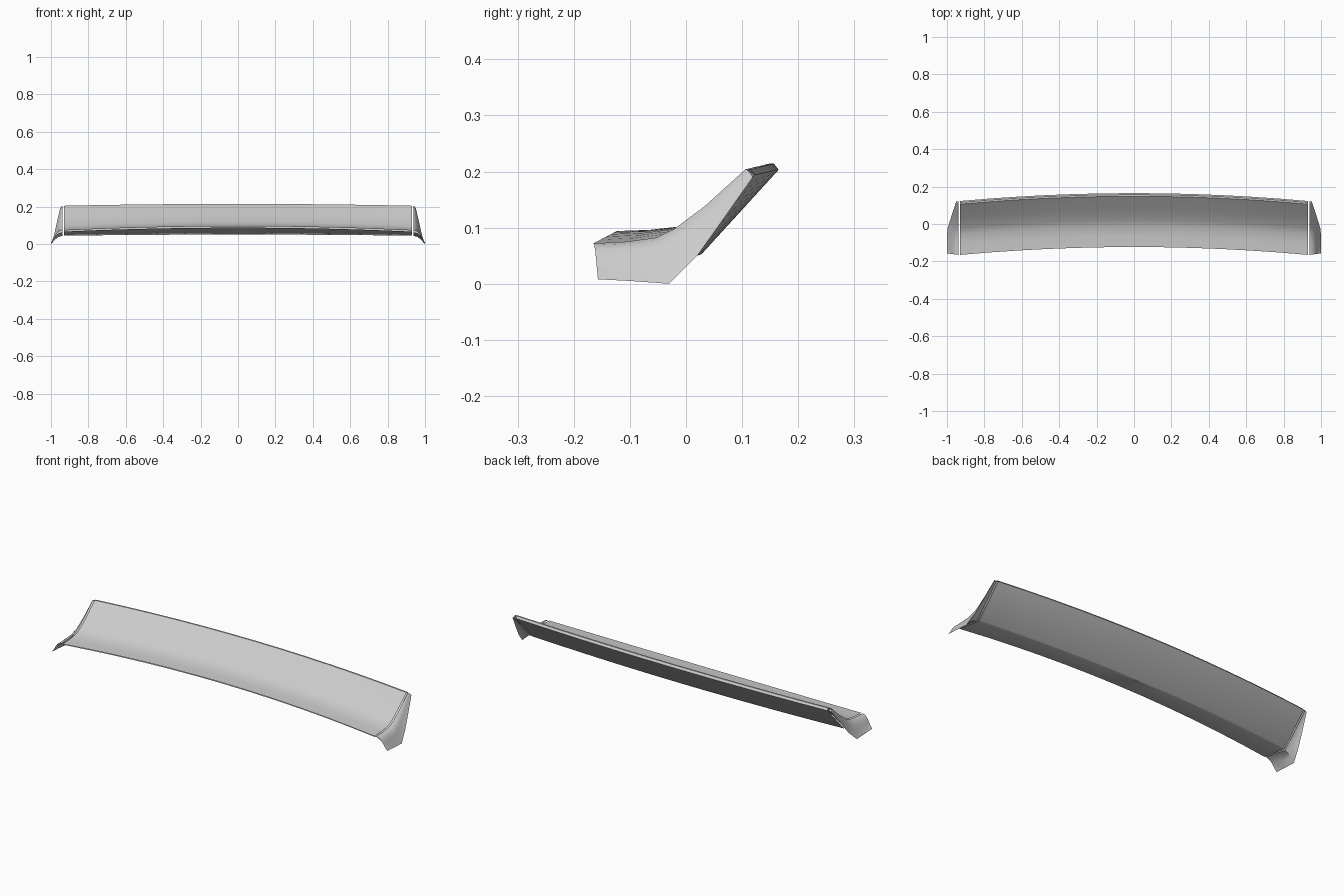
import bpy, bmesh, math
from mathutils import Vector

if "Cube" in bpy.data.objects:
    bpy.data.objects.remove(bpy.data.objects["Cube"])

END = 0.93
# Cross-section at the centre: (y, z, drop in z toward the ends)
TOP = [(-0.123, 0.094, 0.022), (-0.065, 0.096, 0.021), (-0.012, 0.102, 0.020),
       (0.02, 0.117, 0.020), (0.075, 0.156, 0.018), (0.148, 0.214, 0.010)]
TIP = [(0.157, 0.214, 0.010), (0.165, 0.203, 0.009)]
UNDER = [(0.028, 0.053, 0.007), (0.02, 0.050, 0.006), (-0.119, 0.087, 0.021)]


def at(p, x):
    t = (x / END) ** 2
    return Vector((x, p[0] - 0.042 * t, p[1] - p[2] * t))


def grid_object(name, rows, extra=()):
    """Skin a grid of points; extra holds closing loops of coordinates."""
    bm = bmesh.new()
    vs = [[bm.verts.new(p) for p in r] for r in rows]
    for a, b in zip(vs, vs[1:]):
        for i in range(len(a) - 1):
            bm.faces.new((a[i], a[i + 1], b[i + 1], b[i]))
    for loop in extra:
        bm.faces.new([bm.verts.new(p) for p in loop])
    bmesh.ops.remove_doubles(bm, verts=bm.verts, dist=0.0005)
    bmesh.ops.recalc_face_normals(bm, faces=bm.faces)
    me = bpy.data.meshes.new(name)
    bm.to_mesh(me)
    bm.free()
    ob = bpy.data.objects.new(name, me)
    bpy.context.collection.objects.link(ob)
    bpy.ops.object.select_all(action='DESELECT')
    ob.select_set(True)
    bpy.context.view_layer.objects.active = ob
    bpy.ops.object.shade_smooth_by_angle(angle=math.radians(35))
    return ob


# Main blade: section swept along a shallow arc, open at front and ends
section = TOP + TIP + UNDER
xs = [END * i / 6 for i in range(-6, 7)]
grid_object("spoiler_blade", [[at(p, x) for p in section] for x in xs])

# End caps: blade section flares outward and down to a thin outer edge
OUTER = [(1.0, -0.157, 0.008), (1.0, -0.1, 0.005), (0.998, -0.03, 0.0),
         (0.983, 0.02, 0.05), (0.969, 0.065, 0.113), (0.951, 0.119, 0.19)]
BOTTOM = [(-0.157, 0.064), (-0.1, 0.058), (-0.024, 0.044),
          (0.02, 0.087), (0.063, 0.131), (0.123, 0.194)]
STEPS = [(0.25, 0.2, 0.05), (0.45, 0.4, 0.2), (0.62, 0.6, 0.45), (0.8, 0.8, 0.74)]


def cap_rows():
    rows = []
    for p, o, b in zip(TOP, OUTER, BOTTOM):
        t, o = at(p, END), Vector(o)
        t.x += 0.008
        d = o - t
        row = [t] + [t + Vector((d.x * a, d.y * m, d.z * c)) for a, m, c in STEPS] + [o]
        low = Vector((END + 0.008, b[0], b[1]))
        e = low - o
        row += [o + Vector((e.x * 0.35, e.y * 0.4, e.z * 0.55)),
                o + Vector((e.x * 0.65, e.y * 0.7, e.z * 0.85)), low]
        rows.append(row)
    return rows


rows = cap_rows()
for side, name in ((1, "right_end_cap"), (-1, "left_end_cap")):
    r = [[Vector((side * p.x, p.y, p.z)) for p in row] for row in rows]
    grid_object(name, r, [r[-1]])
